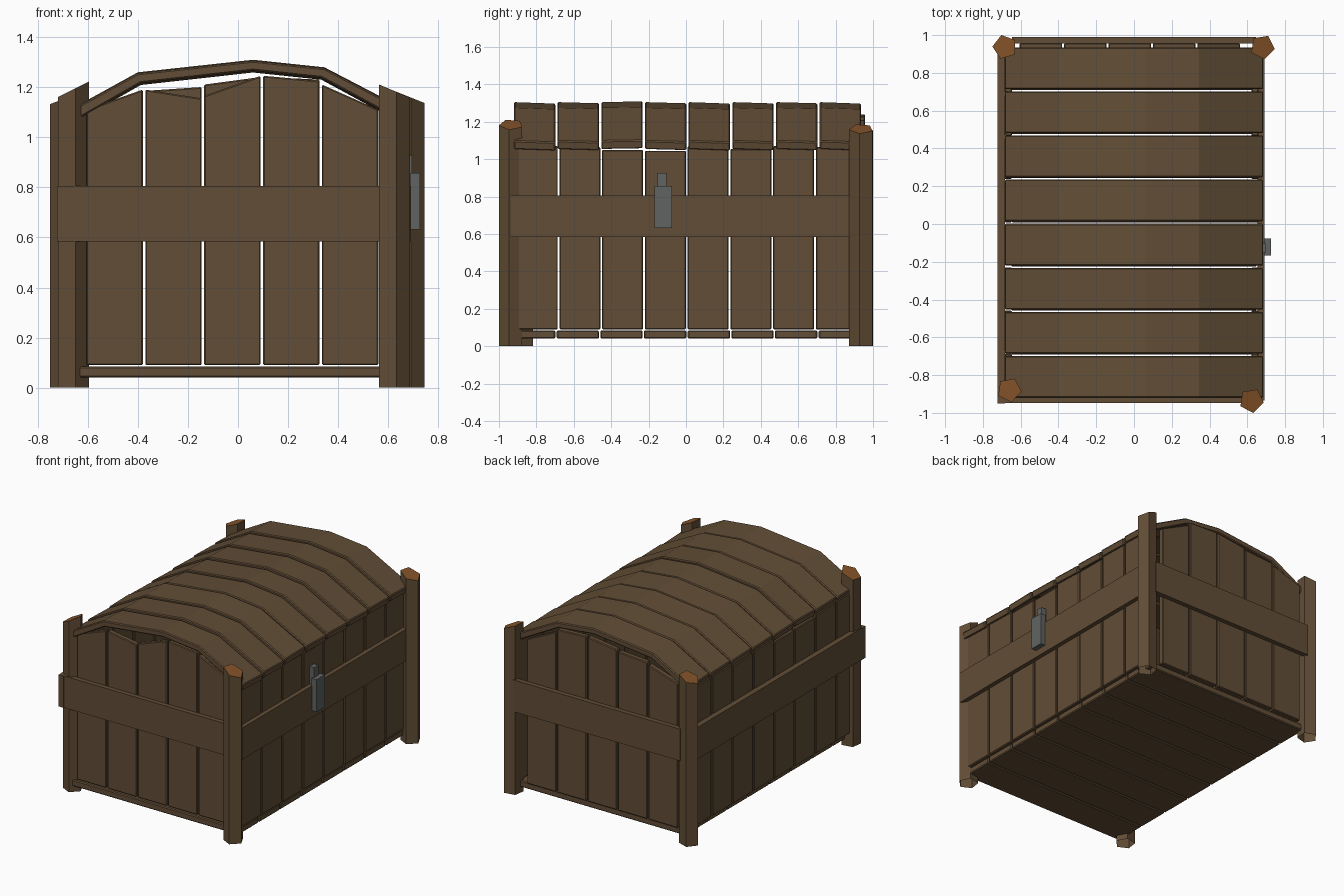
import bpy, bmesh, math
from mathutils import Vector

if "Cube" in bpy.data.objects:
    bpy.data.objects.remove(bpy.data.objects["Cube"])


def material(name, rgb):
    m = bpy.data.materials.new(name)
    m.diffuse_color = (*rgb, 1)
    m.use_nodes = True
    m.node_tree.nodes["Principled BSDF"].inputs["Base Color"].default_value = m.diffuse_color
    return m


WOOD = material("brown wood", (0.122, 0.075, 0.037))
CUT = material("orange cut wood", (0.235, 0.088, 0.023))
IRON = material("grey iron", (0.115, 0.127, 0.122))


def finish(name, bm, mats, bevel=0):
    bmesh.ops.recalc_face_normals(bm, faces=bm.faces)
    me = bpy.data.meshes.new(name)
    bm.to_mesh(me)
    bm.free()
    for m in mats:
        me.materials.append(m)
    ob = bpy.data.objects.new(name, me)
    bpy.context.collection.objects.link(ob)
    if bevel:
        mod = ob.modifiers.new("worn edges", 'BEVEL')
        mod.width = bevel
        mod.segments = 1
        mod.limit_method = 'ANGLE'
    return ob


def prism(name, pts, axis, lo, hi, mat=WOOD, bevel=0, drop=0):
    """Extrude a (horizontal, z) outline along x or y; drop lowers the far end."""
    bm = bmesh.new()
    rings = []
    for d, dz in ((lo, 0), (hi, -drop)):
        rings.append([bm.verts.new((d, u, z + dz) if axis == 'x' else (u, d, z + dz))
                      for u, z in pts])
    a, b = rings
    n = len(pts)
    bm.faces.new(a)
    bm.faces.new(b[::-1])
    for i in range(n):
        j = (i + 1) % n
        bm.faces.new((a[i], b[i], b[j], a[j]))
    return finish(name, bm, [mat], bevel)


def box(name, x, y, z, mat=WOOD, bevel=0):
    pts = [(x[0], z[0]), (x[1], z[0]), (x[1], z[1]), (x[0], z[1])]
    return prism(name, pts, 'y', y[0], y[1], mat, bevel)


def post(name, cx, cy, angle, top, slope, r=0.066):
    """Five-sided corner post, open below, with a slanted cut top."""
    bm = bmesh.new()
    low, high = [], []
    for i in range(5):
        a = math.radians(angle + 72 * i)
        x, y = r * math.cos(a), r * math.sin(a)
        low.append(bm.verts.new((cx + x, cy + y, 0)))
        high.append(bm.verts.new((cx + x, cy + y, top + slope * x)))
    for i in range(5):
        j = (i + 1) % 5
        bm.faces.new((low[i], low[j], high[j], high[i]))
    bm.faces.new(high).material_index = 1
    finish(name, bm, [WOOD, CUT])


# corner posts
post("post_front_left", -0.66, -0.878, 64, 1.19, 0.5)
post("post_front_right", 0.622, -0.935, 63, 1.185, -0.43)
post("post_back_left", -0.684, 0.937, 34, 1.157, 0.38)
post("post_back_right", 0.680, 0.937, 63, 1.162, -0.4)

# arched lid boards and floor boards
ARCH = [(-0.685, 1.098), (-0.4, 1.255), (0.06, 1.305), (0.345, 1.275), (0.685, 1.098)]
UNDER = [(0.675, 1.052), (0.333, 1.237), (0.06, 1.266), (-0.388, 1.216), (-0.675, 1.052)]
DROPS = [0.008, 0.006, -0.004, 0.006, 0.008, 0.007, 0.006, 0.008]
PITCH = 0.2335
for i in range(8):
    y0 = -0.92 + i * PITCH
    prism(f"lid_board_{i + 1}", ARCH + UNDER, 'y', y0, y0 + 0.221,
          bevel=0.006, drop=DROPS[i])
    box(f"floor_board_{i + 1}", (-0.65, 0.65), (y0 - 0.005, y0 + 0.221),
        (0.04, 0.085), bevel=0.006)

# end walls, boards with uneven tops under the arch
FRONT = [(1.11, 1.19), (1.19, 1.155), (1.165, 1.245), (1.245, 1.225), (1.21, 1.11)]
BACK = [(1.10, 1.17), (1.185, 1.20), (1.21, 1.24), (1.24, 1.23), (1.21, 1.10)]
for side, tops, y in (("front", FRONT, -0.915), ("back", BACK, 0.92)):
    for i, (za, zb) in enumerate(tops):
        x0 = -0.605 + i * 0.235
        pts = [(x0, 0.09), (x0 + 0.225, 0.09), (x0 + 0.225, zb), (x0, za)]
        prism(f"{side}_wall_board_{i + 1}", pts, 'y', y, y + 0.038, bevel=0.005)

# long side walls
TOPS = [1.07, 1.065, 1.05, 1.045, 1.07, 1.055, 1.07, 1.065]
for side, x in (("left", -0.685), ("right", 0.622)):
    for i, z in enumerate(TOPS):
        y0 = -0.905 + i * 0.2285
        box(f"{side}_wall_board_{i + 1}", (x, x + 0.038), (y0, y0 + 0.219),
            (0.09, z), bevel=0.005)

# straps around the body
Z = (0.583, 0.805)
box("front_strap", (-0.688, 0.60), (-0.947, -0.914), Z)
box("back_strap", (-0.645, 0.645), (0.955, 0.99), Z)
box("left_strap", (-0.722, -0.684), (-0.95, 0.90), Z)
box("right_strap", (0.655, 0.69), (-0.935, 0.91), Z)

# latch
box("latch_plate", (0.688, 0.726), (-0.168, -0.076), (0.632, 0.858), IRON)
box("latch_tab", (0.655, 0.695), (-0.152, -0.104), (0.80, 0.927), IRON)
